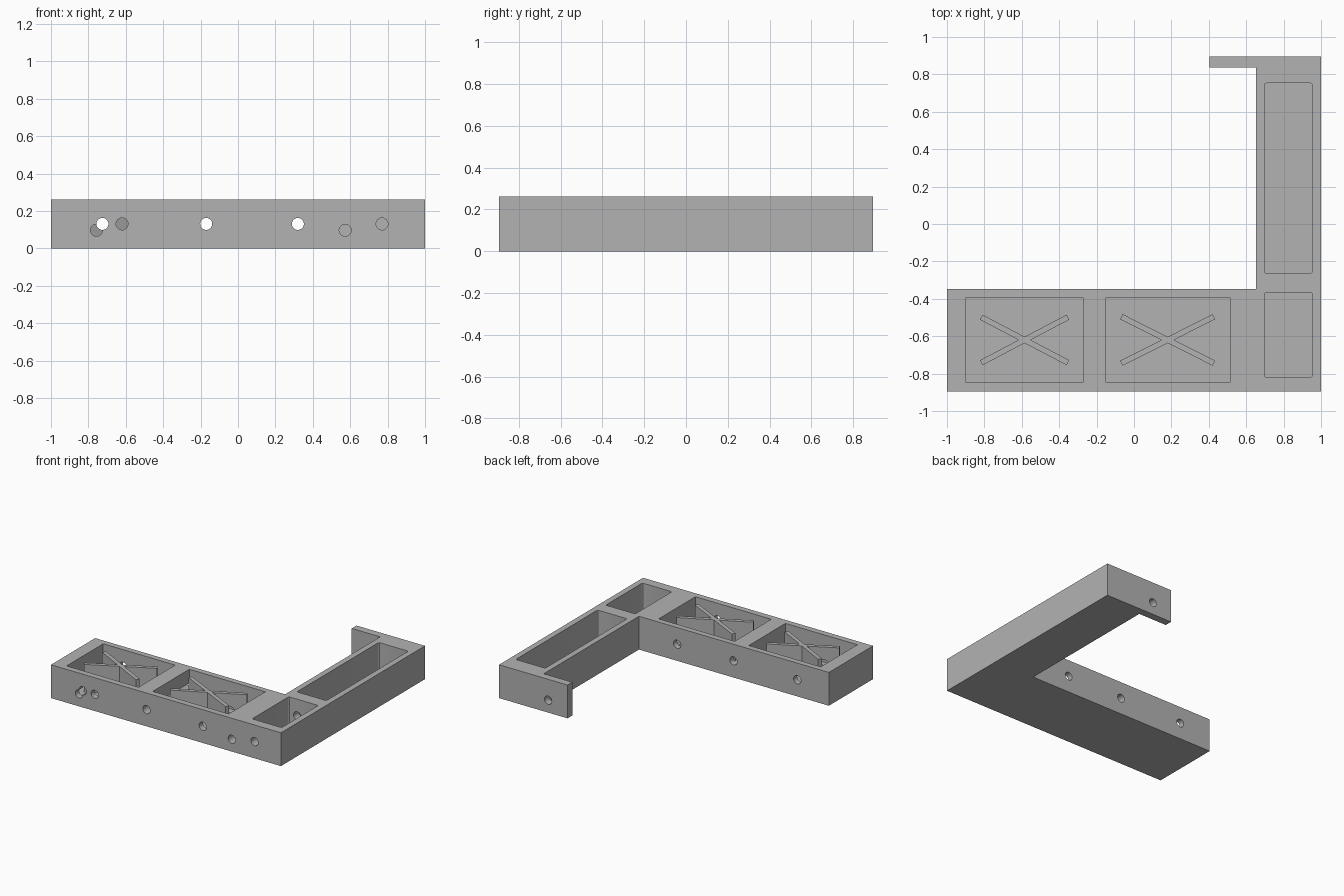
import bpy, bmesh, math
from mathutils import Matrix

if "Cube" in bpy.data.objects:
    bpy.data.objects.remove(bpy.data.objects["Cube"], do_unlink=True)

HEIGHT, FLOOR = 0.262, 0.047
FRONT, BACK = -0.895, 0.895

grey = bpy.data.materials.new("plain grey")
grey.use_nodes = True
grey.diffuse_color = (0.45, 0.45, 0.45, 1)
grey.node_tree.nodes["Principled BSDF"].inputs["Base Color"].default_value = grey.diffuse_color


def make_object(name, bm):
    bmesh.ops.recalc_face_normals(bm, faces=bm.faces)
    mesh = bpy.data.meshes.new(name)
    bm.to_mesh(mesh)
    bm.free()
    mesh.materials.append(grey)
    obj = bpy.data.objects.new(name, mesh)
    bpy.context.collection.objects.link(obj)
    return obj


def box(name, x0, x1, y0, y1, z0, z1, corner=0):
    bm = bmesh.new()
    bmesh.ops.create_cube(bm, size=1)
    bmesh.ops.scale(bm, vec=(x1 - x0, y1 - y0, z1 - z0), verts=bm.verts)
    bmesh.ops.translate(bm, vec=((x0 + x1) / 2, (y0 + y1) / 2, (z0 + z1) / 2), verts=bm.verts)
    if corner:
        upright = [e for e in bm.edges if abs(e.verts[0].co.z - e.verts[1].co.z) > 0.01]
        bmesh.ops.bevel(bm, geom=upright, offset=corner, segments=3, profile=0.5, affect='EDGES')
    return make_object(name, bm)


def drill(x, z, y0, y1):
    bm = bmesh.new()
    turn = Matrix.Translation((x, (y0 + y1) / 2, z)) @ Matrix.Rotation(math.pi / 2, 4, 'X')
    bmesh.ops.create_cone(bm, cap_ends=True, segments=32, radius1=0.032, radius2=0.032,
                          depth=y1 - y0, matrix=turn)
    return make_object("hole_cutter", bm)


def combine(obj, other, operation, keep=False):
    mod = obj.modifiers.new("combine", 'BOOLEAN')
    mod.operation, mod.solver, mod.object = operation, 'EXACT', other
    bpy.context.view_layer.objects.active = obj
    bpy.ops.object.modifier_apply(modifier=mod.name)
    if not keep:
        bpy.data.objects.remove(other, do_unlink=True)


# L-shaped body with a thin end flange
outline = [(-1, FRONT), (1, FRONT), (1, BACK), (0.404, BACK), (0.404, 0.836),
           (0.652, 0.836), (0.652, -0.347), (-1, -0.347)]
bm = bmesh.new()
base = bm.faces.new([bm.verts.new((x, y, 0)) for x, y in outline])
top = bmesh.ops.extrude_face_region(bm, geom=[base])["geom"]
bmesh.ops.translate(bm, vec=(0, 0, HEIGHT), verts=[v for v in top if isinstance(v, bmesh.types.BMVert)])
body = make_object("tray_body", bm)

# Open pockets
for x0, x1, y0, y1, corner in [(-0.898, -0.272, -0.847, -0.392, 0),
                               (-0.149, 0.512, -0.847, -0.392, 0),
                               (0.697, 0.954, -0.82, -0.365, 0.012),
                               (0.697, 0.954, -0.264, 0.753, 0.012)]:
    combine(body, box("pocket_cutter", x0, x1, y0, y1, FLOOR, HEIGHT + 0.1, corner), 'DIFFERENCE')

# Crossed ribs standing in the two wide pockets
ribs = []
for name, cx, length, angle in [("right_cross_rib", -0.585, 0.523, 27.7),
                                ("left_cross_rib", 0.18, 0.554, 26.7)]:
    bars = []
    for side in (1, -1):
        bar = box(name, -length / 2, length / 2, -0.015, 0.015, FLOOR, HEIGHT)
        bar.data.transform(Matrix.Translation((cx, -0.62, 0)) @
                           Matrix.Rotation(math.radians(side * angle), 4, 'Z'))
        bars.append(bar)
    combine(bars[0], bars[1], 'UNION')
    ribs.append(bars[0])

# Round holes: through the long side, blind, and in the flange
HIGH, LOW = 0.131, 0.097
holes = [(x, HIGH, -1, -0.3) for x in (-0.725, -0.17, 0.32)]
holes += [(-0.757, LOW, -1, -0.8), (-0.62, HIGH, -1, -0.8), (0.573, LOW, -1, -0.75),
          (0.77, HIGH, -1, -0.3), (0.573, LOW, 0.8, 1)]
for x, z, y0, y1 in holes:
    cutter = drill(x, z, y0, y1)
    if x in (-0.725, 0.32):
        combine(ribs[x > 0], cutter, 'DIFFERENCE', keep=True)
    combine(body, cutter, 'DIFFERENCE')

# Smooth hole walls, sharp edges elsewhere
bpy.ops.object.select_all(action='DESELECT')
for obj in [body] + ribs:
    obj.select_set(True)
bpy.context.view_layer.objects.active = body
bpy.ops.object.shade_smooth_by_angle(angle=math.radians(30))
